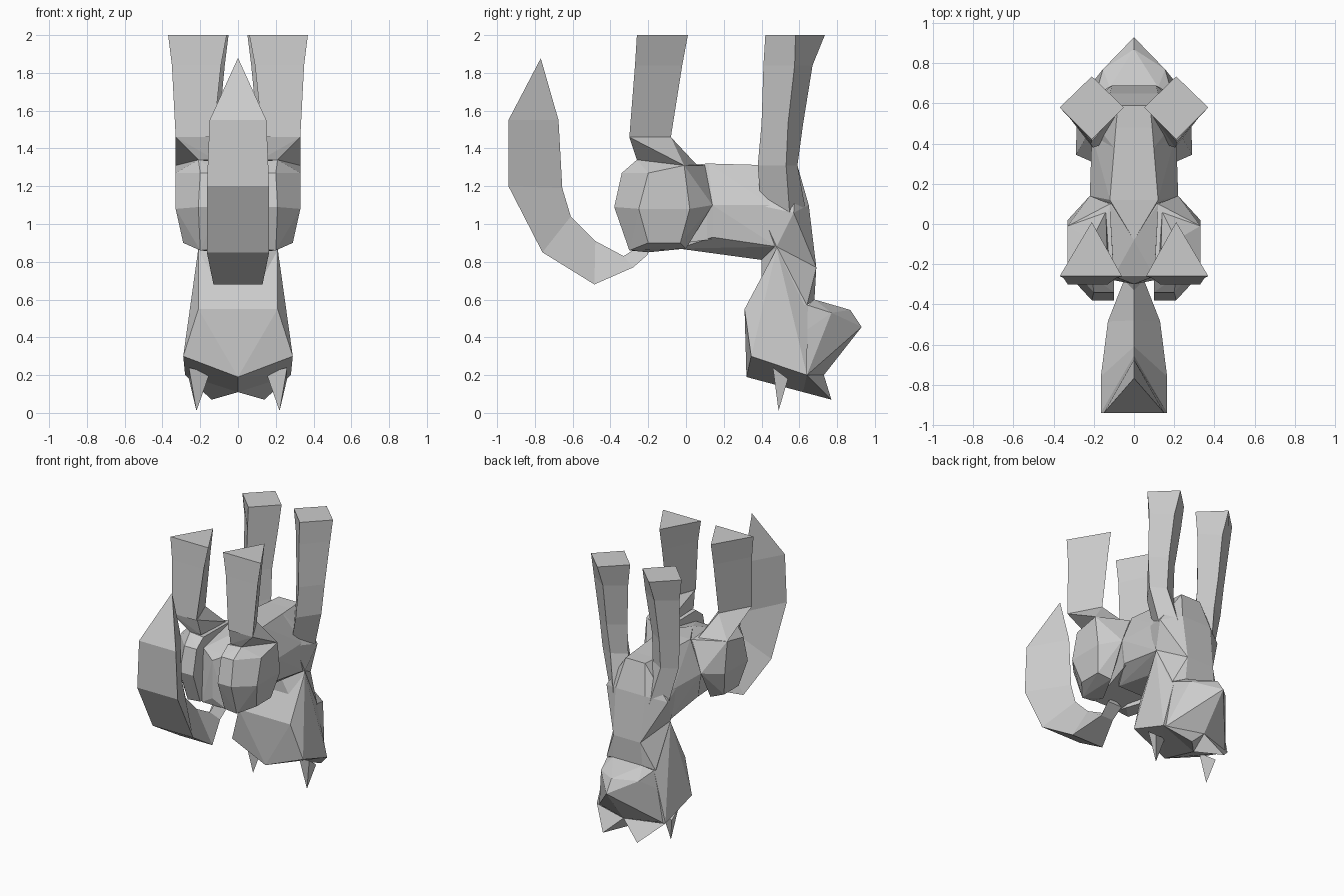
import bpy
import bmesh
from mathutils import Vector

# Remove the default object only
default_cube = bpy.data.objects.get("Cube")
if default_cube:
    bpy.data.objects.remove(default_cube, do_unlink=True)

# Single plain material
grey = bpy.data.materials.new("plain grey")
grey.use_nodes = True
grey.diffuse_color = (.6, .6, .6, 1)
grey.node_tree.nodes["Principled BSDF"].inputs["Base Color"].default_value = (.6, .6, .6, 1)


def mirrored(point):
    """Return the same point on the other side of the body."""
    return (-point[0], point[1], point[2])


def finish(name, mesh_builder):
    """Turn a bmesh into a flat shaded object with the shared material."""
    bmesh.ops.recalc_face_normals(mesh_builder, faces=mesh_builder.faces)
    mesh = bpy.data.meshes.new(name)
    mesh_builder.to_mesh(mesh)
    mesh_builder.free()
    mesh.materials.append(grey)
    part = bpy.data.objects.new(name, mesh)
    bpy.context.scene.collection.objects.link(part)
    return part


def faceted(name, points):
    """Wrap a faceted solid around a handful of corner points."""
    builder = bmesh.new()
    for point in set(points):
        builder.verts.new(point)
    hull = bmesh.ops.convex_hull(builder, input=builder.verts)
    unused = [v for v in builder.verts if not v.link_faces]
    bmesh.ops.delete(builder, geom=unused, context="VERTS")
    bmesh.ops.dissolve_limit(builder, angle_limit=.03,
                             verts=builder.verts, edges=builder.edges)
    return finish(name, builder)


def loft(name, rings):
    """Skin a row of rings that all have the same number of corners."""
    builder = bmesh.new()
    rows = [[builder.verts.new(Vector(p)) for p in ring] for ring in rings]
    count = len(rows[0])
    for lower, upper in zip(rows, rows[1:]):
        for i in range(count):
            j = (i + 1) % count
            builder.faces.new((lower[i], lower[j], upper[j], upper[i]))
    builder.faces.new(rows[0])
    builder.faces.new(rows[-1])
    return finish(name, builder)


def symmetric(name, points):
    """Centred solid: corners are given for one side only."""
    return faceted(name, points + [mirrored(p) for p in points])


def pair(name, build, shape):
    """Build a left part and its mirrored right partner."""
    build("left_" + name, shape)
    if build is loft:
        build("right_" + name, [[mirrored(p) for p in ring] for ring in shape])
    else:
        build("right_" + name, [mirrored(p) for p in shape])


# Torso: flat belly on top, wide waist, ridge underneath
symmetric("torso", [
    (0, -.08, 1.31), (.12, .12, 1.32), (.09, .48, 1.31),
    (.22, .14, 1.1), (.21, .45, 1.1), (.2, .14, .93),
    (.2, .48, .88), (.08, .14, .88), (.08, .4, .81), (.1, -.04, .87),
])

# Pelvis: bridges the two haunches
symmetric("pelvis", [
    (0, -.3, 1.2), (0, -.3, .92), (.1, -.26, 1.25), (.1, -.28, .86),
    (0, -.08, 1.31), (.12, .1, 1.31), (.21, .14, 1.1), (.19, .14, .92),
])

# Chest and neck, narrowing toward the head
symmetric("chest", [
    (.2, .38, 1.1), (.1, .38, 1.31), (.08, .59, 1.31), (.12, .65, 1.1),
    (.25, .57, 1.06), (.21, .48, .88), (.08, .4, .81), (.11, .69, .77),
])
symmetric("neck", [
    (.21, .48, .88), (.08, .4, .81), (.11, .69, .77), (.12, .68, .6),
    (.2, .64, .57), (.2, .4, .6),
])

# Head: broad flat back and slanted end
symmetric("head", [
    (.21, .48, .87), (.21, .31, .55), (.29, .345, .3), (0, .32, .19),
    (.28, .64, .2), (0, .62, .11), (.22, .64, .44), (.19, .645, .57),
])
symmetric("muzzle", [
    (0, .93, .455), (0, .87, .545), (.155, .77, .53), (.12, .68, .6),
    (.22, .64, .44), (.19, .645, .57), (.26, .64, .2), (0, .73, .2),
])
pair("brow_point", faceted, [
    (.14, .77, .07), (.28, .64, .2), (0, .62, .11), (0, .73, .2),
])
pair("ear", faceted, [
    (.22, .49, .01), (.26, .46, .24), (.26, .54, .18), (.15, .5, .21),
])

# Haunches: rounded blocks on each side
pair("haunch", faceted, [
    (.1, -.34, 1.27), (.2, -.34, 1.27), (.1, -.38, 1.09), (.21, -.38, 1.09),
    (.1, -.3, .87), (.2, -.3, .86), (.33, -.2, 1.27), (.33, -.25, 1.08),
    (.29, -.2, .9), (.29, -.03, .9), (.33, .02, 1.08), (.33, -.01, 1.31),
    (.21, -.26, 1.34), (.1, -.26, 1.33), (.12, .1, 1.31), (.22, .14, 1.1),
    (.2, .0, .87), (.1, -.2, .85),
])

# Rear legs: three sided, tapering into the thigh
pair("thigh", faceted, [
    (.33, -.3, 1.46), (.13, -.29, 1.46), (.21, -.08, 1.46),
    (.33, -.01, 1.31), (.21, -.26, 1.34), (.12, -.26, 1.34), (.14, .06, 1.31),
])
rear_steps = [
    # outer x, inner x, flat side y, ridge y, height
    (.33, .13, -.3, -.08, 1.46),
    (.35, .09, -.27, -.02, 1.84),
    (.37, .06, -.26, .01, 2),
]
pair("rear_leg", loft, [
    [(outer, flat, z), (inner, flat, z), (.21, ridge, z)]
    for outer, inner, flat, ridge, z in rear_steps
])

# Front legs: diamond section
front_steps = [
    # outer x, inner x, middle y, near y, far y, height
    (.24, .05, .55, .4, .64, 1.04),
    (.31, .1, .53, .38, .59, 1.31),
    (.33, .1, .54, .4, .62, 1.53),
    (.35, .07, .575, .41, .67, 1.84),
    (.37, .05, .58, .42, .735, 2),
]
pair("front_leg", loft, [
    [(outer, middle, z), ((outer + inner) / 2, far, z),
     (inner, middle, z), ((outer + inner) / 2, near, z)]
    for outer, inner, middle, near, far, z in front_steps
])

# Tail: broad outer face, ridge along the inner curve
tail_steps = [
    # half width, outer y, outer z, ridge y, ridge z
    (.06, -.2, .84, -.22, .9),
    (.05, -.28, .77, -.33, .83),
    (.13, -.485, .68, -.48, .91),
    (.165, -.76, .85, -.61, 1.04),
    (.165, -.94, 1.2, -.655, 1.19),
    (.15, -.94, 1.55, -.675, 1.55),
    (.002, -.77, 1.875, -.768, 1.875),
]
loft("tail", [
    [(-half, outer_y, outer_z), (half, outer_y, outer_z), (0, ridge_y, ridge_z)]
    for half, outer_y, outer_z, ridge_y, ridge_z in tail_steps
])
